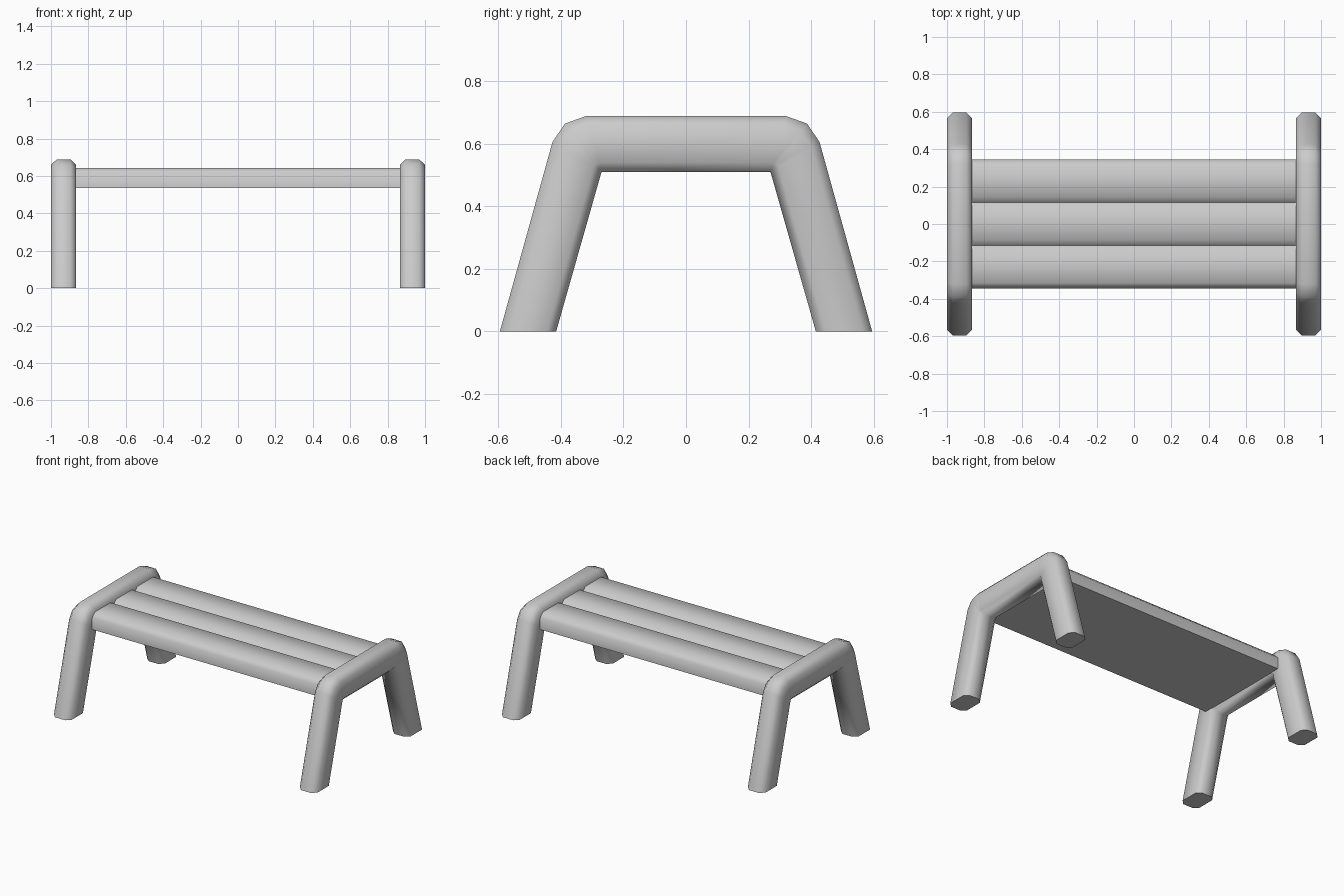
import bpy, bmesh
from math import radians

if "Cube" in bpy.data.objects:
    bpy.data.objects.remove(bpy.data.objects["Cube"])


def finish(name, bm):
    bmesh.ops.remove_doubles(bm, verts=bm.verts, dist=0.0005)
    bmesh.ops.recalc_face_normals(bm, faces=bm.faces)
    mesh = bpy.data.meshes.new(name)
    bm.to_mesh(mesh)
    bm.free()
    ob = bpy.data.objects.new(name, mesh)
    bpy.context.collection.objects.link(ob)
    bpy.ops.object.select_all(action='DESELECT')
    ob.select_set(True)
    bpy.context.view_layer.objects.active = ob
    bpy.ops.object.shade_smooth_by_angle(angle=radians(50))
    return ob


def loft(name, rings):
    """Skin a list of equal-length point rings and cap both ends."""
    bm = bmesh.new()
    vs = [[bm.verts.new(p) for p in ring] for ring in rings]
    n = len(vs[0])
    for a, b in zip(vs, vs[1:]):
        for i in range(n):
            j = (i + 1) % n
            bm.faces.new((a[i], a[j], b[j], b[i]))
    bm.faces.new(vs[0])
    bm.faces.new(vs[-1])
    return finish(name, bm)


# End frames: chamfered bar bent into splayed legs and a top beam
# each station is (outer y, outer z, inner y, inner z)
half = [(0.595, 0, 0.415, 0), (0.427, 0.605, 0.27, 0.51),
        (0.387, 0.664, 0.27, 0.51), (0.32, 0.688, 0.27, 0.51)]
stations = half + [(-oy, oz, -iy, iz) for oy, oz, iy, iz in reversed(half)]
W, C, T = 0.0675, 0.03, 0.165
section = [(-W, T), (-W + C, 0), (W - C, 0), (W, T),
           (W, 1 - T), (W - C, 1), (-W + C, 1), (-W, 1 - T)]

for side, cx in (("left", -0.9325), ("right", 0.9325)):
    rings = [[(cx + dx, oy + (iy - oy) * t, oz + (iz - oz) * t)
              for dx, t in section] for oy, oz, iy, iz in stations]
    loft(side + "_leg_frame", rings)

# Seat: three chamfered planks joined over one flat underside
P, BOT, TOP, CH = 0.23, 0.535, 0.643, 0.03
profile = [(-1.5 * P, BOT)]
for k in range(3):
    y0 = (k - 1.5) * P
    profile += [(y0, TOP - CH), (y0 + CH, TOP), (y0 + P - CH, TOP)]
profile += [(1.5 * P, TOP - CH), (1.5 * P, BOT)]
loft("seat", [[(x, y, z) for y, z in profile] for x in (-0.868, 0.868)])
